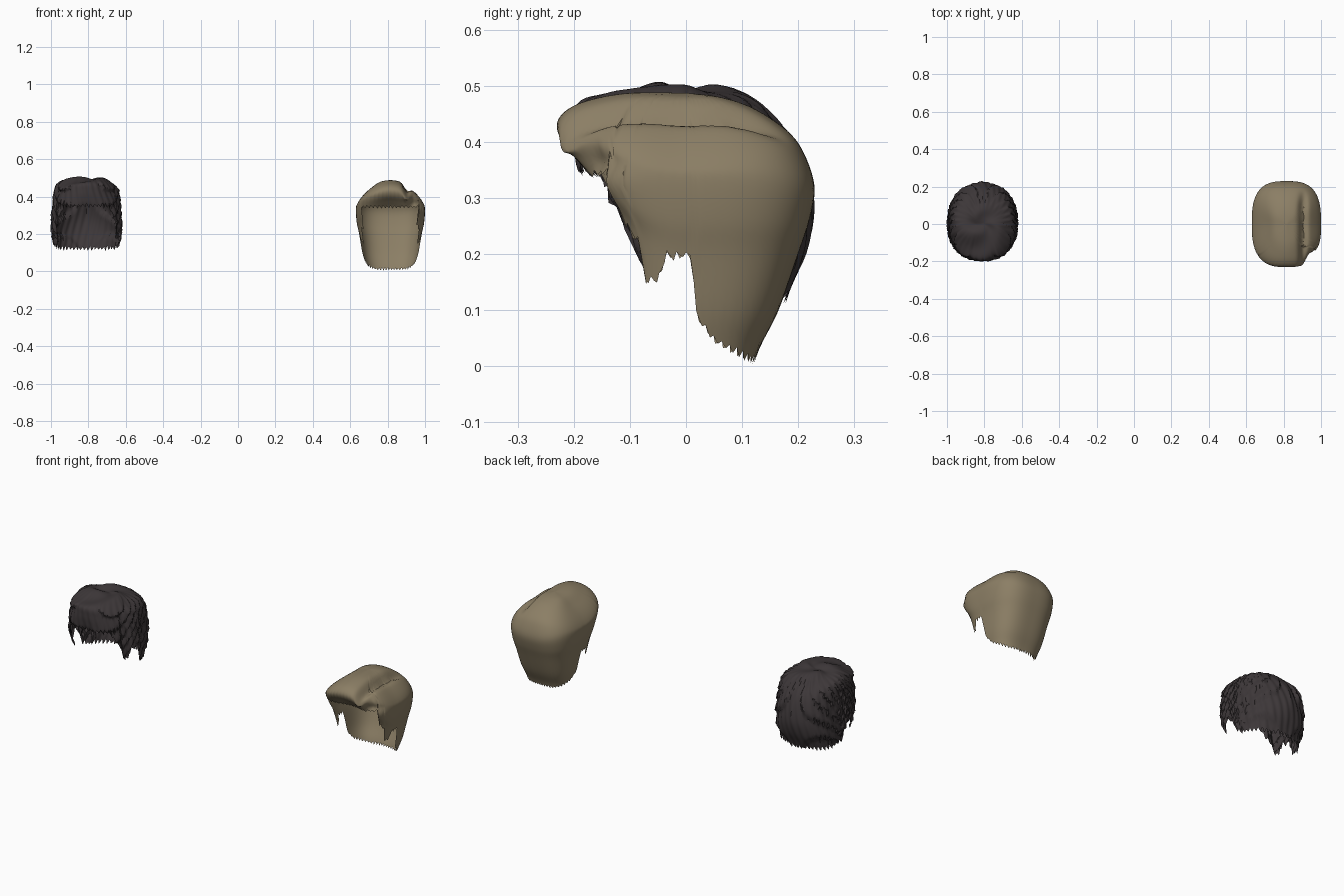
import bpy, bmesh, math, random

if "Cube" in bpy.data.objects:
    bpy.data.objects.remove(bpy.data.objects["Cube"])

random.seed(4)


def material(name, col):
    m = bpy.data.materials.new(name)
    m.diffuse_color = (*col, 1)
    m.use_nodes = True
    m.node_tree.nodes["Principled BSDF"].inputs["Base Color"].default_value = m.diffuse_color
    return m


def curve(pts, s):
    """Smooth (Catmull-Rom) point on a short profile, s from 0 to 1."""
    f = min(max(s, 0), 1) * (len(pts) - 1)
    i = min(int(f), len(pts) - 2)
    t = f - i
    p = [pts[min(max(i + k, 0), len(pts) - 1)] for k in (-1, 0, 1, 2)]
    return [0.5 * (2 * b + (c - a) * t + (2 * a - 5 * b + 4 * c - d) * t * t
                   + (3 * b - a - 3 * c + d) * t ** 3) for a, b, c, d in zip(*p)]


def lookup(table, v):
    """Straight-line interpolation in a table of (y, z) pairs."""
    for (a, za), (b, zb) in zip(table, table[1:]):
        if v <= b:
            return za + (zb - za) * (v - a) / (b - a)
    return table[-1][1]


def step(a, b, v):
    t = min(max((v - a) / (b - a), 0), 1)
    return t * t * (3 - 2 * t)


def hair_shell(name, x0, side, front, back, hem, n, jag, style, mat, cols=168, rows=36):
    """Hair cap: profiles blended round the head, cut off at the hem line."""
    def point(a, s):
        c, d = math.cos(a), math.sin(a)
        rho = (abs(c) ** n + abs(d) ** n) ** (-1 / n)
        rs, zs = curve(side, s)
        rf, zf = curve(back if d > 0 else front, s)
        return rs * rho * c, rf * rho * d, zs * c * c + zf * d * d

    bm = bmesh.new()
    grid = []
    tooth = 0
    for i in range(cols):
        a = 2 * math.pi * i / cols
        if i % 3 == 0:
            tooth = random.uniform(0.4, 1) * jag
        offset = tooth * (1, -0.2, -1)[i % 3]
        end = 1
        for k in range(60, 301):
            x, y, z = point(a, k / 300)
            if z < lookup(hem, y) + offset:
                end = k / 300
                break
        col = []
        for j in range(rows + 1):
            x, y, z = style(*point(a, end * j / rows), a)
            col.append(bm.verts.new((x + x0, y, z)))
        grid.append(col)
    for i in range(cols):
        p, q = grid[i], grid[(i + 1) % cols]
        for j in range(rows):
            bm.faces.new((p[j], p[j + 1], q[j + 1], q[j]))
    bmesh.ops.remove_doubles(bm, verts=bm.verts, dist=0.0002)
    bmesh.ops.recalc_face_normals(bm, faces=bm.faces)
    me = bpy.data.meshes.new(name)
    bm.to_mesh(me)
    bm.free()
    me.materials.append(mat)
    ob = bpy.data.objects.new(name, me)
    bpy.context.collection.objects.link(ob)
    bpy.ops.object.select_all(action='DESELECT')
    ob.select_set(True)
    bpy.context.view_layer.objects.active = ob
    bpy.ops.object.shade_smooth_by_angle(angle=math.radians(40))
    return ob


# Side-parted hair: groove along the parting, front set back beside it
def parted(x, y, z, a):
    top = step(0.37, 0.42, z)
    z -= 0.03 * math.exp(-((x - 0.088) / 0.02) ** 2) * top * (1 - step(0.08, 0.2, y))
    if y < 0:
        y *= 1 - 0.22 * step(0.08, 0.125, x) * step(0.32, 0.37, z)
    return x, y, z


hair_shell(
    "parted_hair", 0.815,
    side=[(0, .487), (.06, .475), (.11, .437), (.15, .398), (.177, .36), (.185, .33),
          (.18, .26), (.167, .2), (.15, .1), (.13, .03), (.125, -.02)],
    front=[(0, .487), (.1, .487), (.17, .475), (.212, .457), (.23, .432), (.22, .402),
           (.185, .37), (.15, .33), (.13, .25), (.12, .15), (.1, -.02)],
    back=[(0, .487), (.06, .48), (.12, .46), (.18, .42), (.21, .38), (.229, .32),
          (.22, .26), (.2, .2), (.165, .1), (.13, .03), (.115, -.02)],
    hem=[(-.3, .35), (-.15, .345), (-.135, .3), (-.12, .27), (-.085, .225), (-.075, .157),
         (-.05, .157), (-.035, .2), (.012, .2), (.016, .1), (.03, .075), (.05, .05),
         (.085, .03), (.115, .014), (.3, .014)],
    n=2.9, jag=0.009, style=parted, mat=material("tan hair", (.26, .21, .13)))


# Layered hair: saw-toothed locks swept back and down, swirl on the crown
def layered(x, y, z, a):
    sweep = abs(math.cos(a))
    ph = (abs(math.atan2(x, -y)) * 2.6 - (z - .3) * 17 * sweep + 0.5 * math.sin(3 * a)) % 1.0
    saw = ph if ph < 0.85 else (1 - ph) / 0.15 * 0.85
    fine = 0.5 + 0.5 * math.sin(a * 31 + z * 40)
    r = math.hypot(x, y)
    k = 1 - step(0.04, 0.15, r) * (0.085 * (0.85 - saw) + 0.02 * fine)
    z += 0.007 * math.sin(3 * a + r * 30) * step(0.01, 0.06, r) * step(.42, .47, z)
    return x * k, y * k, z


hair_shell(
    "layered_hair", -0.81,
    side=[(0, .488), (.08, .495), (.135, .48), (.172, .45), (.183, .4), (.193, .3),
          (.194, .21), (.183, .13), (.175, .07)],
    front=[(0, .488), (.06, .502), (.14, .486), (.198, .465), (.207, .43), (.205, .39),
           (.195, .35), (.15, .28), (.12, .07)],
    back=[(0, .488), (.06, .495), (.125, .47), (.185, .42), (.218, .36), (.234, .28),
          (.222, .21), (.19, .14), (.165, .07)],
    hem=[(-.3, .36), (-.165, .35), (-.135, .29), (-.11, .25), (-.102, .185), (-.07, .18),
         (-.05, .235), (.0, .235), (.03, .145), (.08, .128), (.3, .118)],
    n=2.2, jag=0.014, style=layered, mat=material("dark hair", (.046, .038, .040)))
